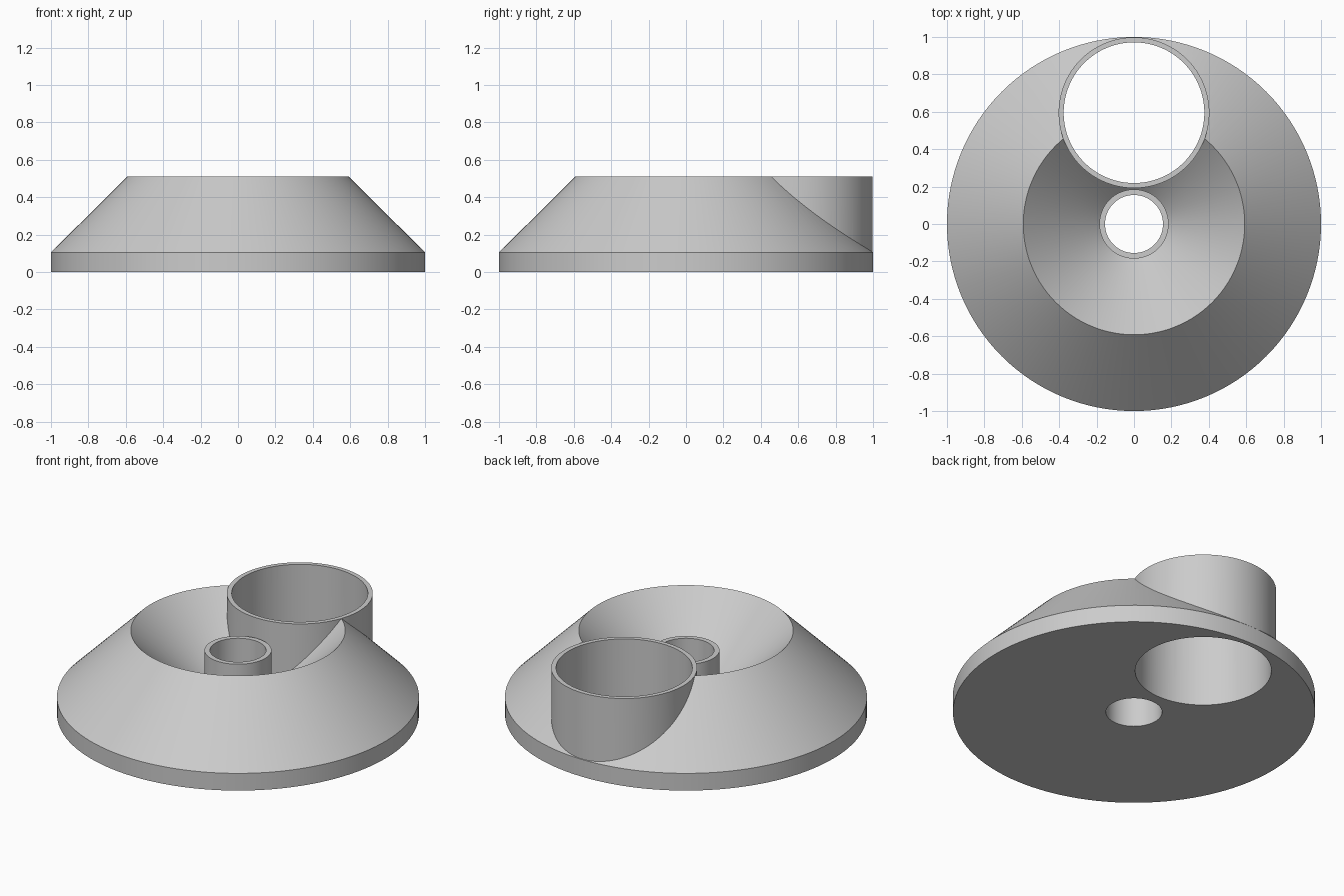
import bpy, bmesh, math

SEGMENTS = 128
TOP = 0.51          # height of the rim and of the large tube
TUBE_Y = 0.595      # centre of the large tube

cube = bpy.data.objects.get("Cube")
if cube:
    bpy.data.objects.remove(cube, do_unlink=True)

grey = bpy.data.materials.new("plain_grey")
grey.use_nodes = True
colour = (0.6, 0.6, 0.6, 1)
grey.diffuse_color = colour
grey.node_tree.nodes["Principled BSDF"].inputs["Base Color"].default_value = colour


def lathe(name, profile, y=0.0):
    """Revolve a closed (radius, height) outline about a vertical axis."""
    bm = bmesh.new()
    rings = []
    for r, z in profile:
        if r == 0:
            rings.append([bm.verts.new((0, y, z))] * SEGMENTS)
            continue
        angles = [math.tau * i / SEGMENTS for i in range(SEGMENTS)]
        rings.append([bm.verts.new((r * math.cos(a), y + r * math.sin(a), z))
                      for a in angles])
    for k, lower in enumerate(rings):
        upper = rings[(k + 1) % len(rings)]
        for i in range(SEGMENTS):
            j = (i + 1) % SEGMENTS
            corners = list(dict.fromkeys((lower[i], lower[j], upper[j], upper[i])))
            if len(corners) > 2:
                bm.faces.new(corners)
    bmesh.ops.recalc_face_normals(bm, faces=bm.faces)
    mesh = bpy.data.meshes.new(name)
    bm.to_mesh(mesh)
    bm.free()
    mesh.materials.append(grey)
    obj = bpy.data.objects.new(name, mesh)
    bpy.context.collection.objects.link(obj)
    return obj


def cylinder(name, radius, bottom, top, y):
    return lathe(name, [(0, bottom), (radius, bottom), (radius, top), (0, top)], y)


def combine(target, helper, operation):
    """Apply a boolean and discard the helper."""
    mod = target.modifiers.new(operation.lower(), 'BOOLEAN')
    mod.operation = operation
    mod.solver = 'EXACT'
    mod.object = helper
    bpy.context.view_layer.objects.active = target
    bpy.ops.object.modifier_apply(modifier=mod.name)
    bpy.data.objects.remove(helper, do_unlink=True)


# Conical base with a funnel and a short central tube
body = lathe("funnel_base", [
    (0.155, 0), (1, 0), (1, 0.105), (0.592, TOP),
    (0.185, 0.105), (0.185, 0.39), (0.155, 0.39)])

# Large offset tube, open right through the base
combine(body, cylinder("large_tube", 0.403, 0.05, TOP, TUBE_Y), 'UNION')
combine(body, cylinder("large_bore", 0.376, -0.1, TOP + 0.1, TUBE_Y), 'DIFFERENCE')

# Smooth round walls with crisp rims
bpy.ops.object.select_all(action='DESELECT')
body.select_set(True)
bpy.context.view_layer.objects.active = body
bpy.ops.object.shade_smooth_by_angle(angle=math.radians(25))
